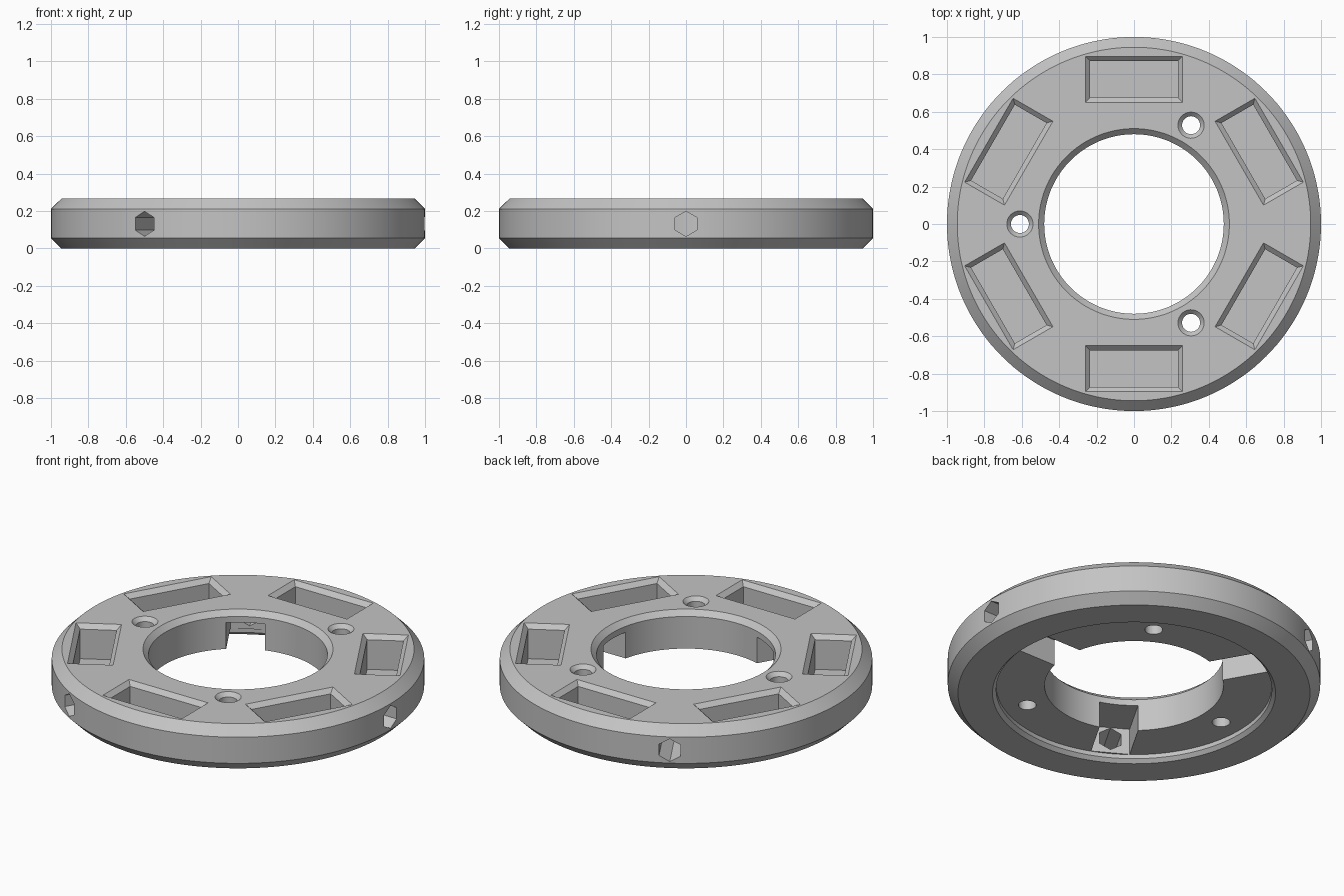
import bpy
import bmesh
from math import cos, sin, pi, radians
from mathutils import Matrix, Vector

cube = bpy.data.objects.get("Cube")
if cube:
    bpy.data.objects.remove(cube, do_unlink=True)

HEIGHT = 0.265
FLOOR = 0.045      # underside recess height
SEGMENTS = 144

grey = bpy.data.materials.new("plain grey")
grey.use_nodes = True
colour = (0.55, 0.55, 0.55, 1)
grey.diffuse_color = colour
grey.node_tree.nodes["Principled BSDF"].inputs["Base Color"].default_value = colour


def make_object(name, bm):
    bmesh.ops.recalc_face_normals(bm, faces=bm.faces)
    mesh = bpy.data.meshes.new(name)
    bm.to_mesh(mesh)
    bm.free()
    mesh.materials.append(grey)
    obj = bpy.data.objects.new(name, mesh)
    bpy.context.collection.objects.link(obj)
    return obj


def bridge(bm, a, b):
    n = len(a)
    for i in range(n):
        j = (i + 1) % n
        bm.faces.new((a[i], a[j], b[j], b[i]))


def circle(radius, z, n=SEGMENTS, turn=0):
    return [Vector((radius * cos(turn + 2 * pi * i / n),
                    radius * sin(turn + 2 * pi * i / n), z)) for i in range(n)]


def rectangle(cx, hx, hy, z):
    return [Vector((cx + sx * hx, sy * hy, z))
            for sx, sy in ((1, 1), (-1, 1), (-1, -1), (1, -1))]


def add_loft(bm, sections, matrix):
    """Closed solid through matching cross-sections."""
    rings = [[bm.verts.new(matrix @ p) for p in s] for s in sections]
    for a, b in zip(rings, rings[1:]):
        bridge(bm, a, b)
    bm.faces.new(rings[0])
    bm.faces.new(rings[-1])


def cutter(name, sections, angles):
    bm = bmesh.new()
    for angle in angles:
        add_loft(bm, sections, Matrix.Rotation(radians(angle), 4, 'Z'))
    obj = make_object(name, bm)
    obj.hide_render = True
    return obj


# Ring body: revolved closed profile with chamfered rims and underside recess
profile = [(0.945, 0), (1, 0.055), (1, 0.21), (0.945, HEIGHT),
           (0.51, HEIGHT), (0.48, 0.235), (0.48, FLOOR),
           (0.74, FLOOR), (0.74, 0.02), (0.76, 0)]
bm = bmesh.new()
rings = [[bm.verts.new(p) for p in circle(r, z)] for r, z in profile]
for a, b in zip(rings, rings[1:] + rings[:1]):
    bridge(bm, a, b)
ring = make_object("ring_body", bm)

# Six chamfered rectangular pockets in the top
pocket_mid, pocket_x, pocket_y, bevel = 0.773, 0.098, 0.234, 0.025
pockets = cutter("pocket_cutter", [
    rectangle(pocket_mid, pocket_x, pocket_y, 0.065),
    rectangle(pocket_mid, pocket_x, pocket_y, HEIGHT - bevel),
    rectangle(pocket_mid, pocket_x + 2 * bevel, pocket_y + 2 * bevel, HEIGHT + bevel),
], range(30, 390, 60))

# Three countersunk screw holes
offset = Vector((0.61, 0, 0))
sections = [circle(0.048, -0.1, 40), circle(0.048, HEIGHT - 0.022, 40),
            circle(0.092, HEIGHT + 0.022, 40)]
screws = cutter("screw_hole_cutter", [[p + offset for p in s] for s in sections],
                (60, 180, 300))

# Three square notches open to the centre and underside
notches = cutter("notch_cutter", [rectangle(0.53, 0.2, 0.105, -0.05),
                                  rectangle(0.53, 0.2, 0.105, 0.2)], (0, 120, 240))

# Three hexagonal holes running radially from the rim into the notches
hexagon = [Vector((0, p.y, p.x + 0.131)) for p in circle(0.067, 0, 6)]
hexes = cutter("hex_hole_cutter", [[p + Vector((x, 0, 0)) for p in hexagon]
                                   for x in (0.65, 1.1)], (0, 120, 240))

bpy.ops.object.select_all(action='DESELECT')
ring.select_set(True)
bpy.context.view_layer.objects.active = ring
for tool in (pockets, screws, notches, hexes):
    cut = ring.modifiers.new(tool.name, 'BOOLEAN')
    cut.operation = 'DIFFERENCE'
    cut.solver = 'EXACT'
    cut.object = tool
    bpy.ops.object.modifier_apply(modifier=cut.name)
    bpy.data.objects.remove(tool, do_unlink=True)

bpy.ops.object.shade_smooth_by_angle(angle=radians(25))
